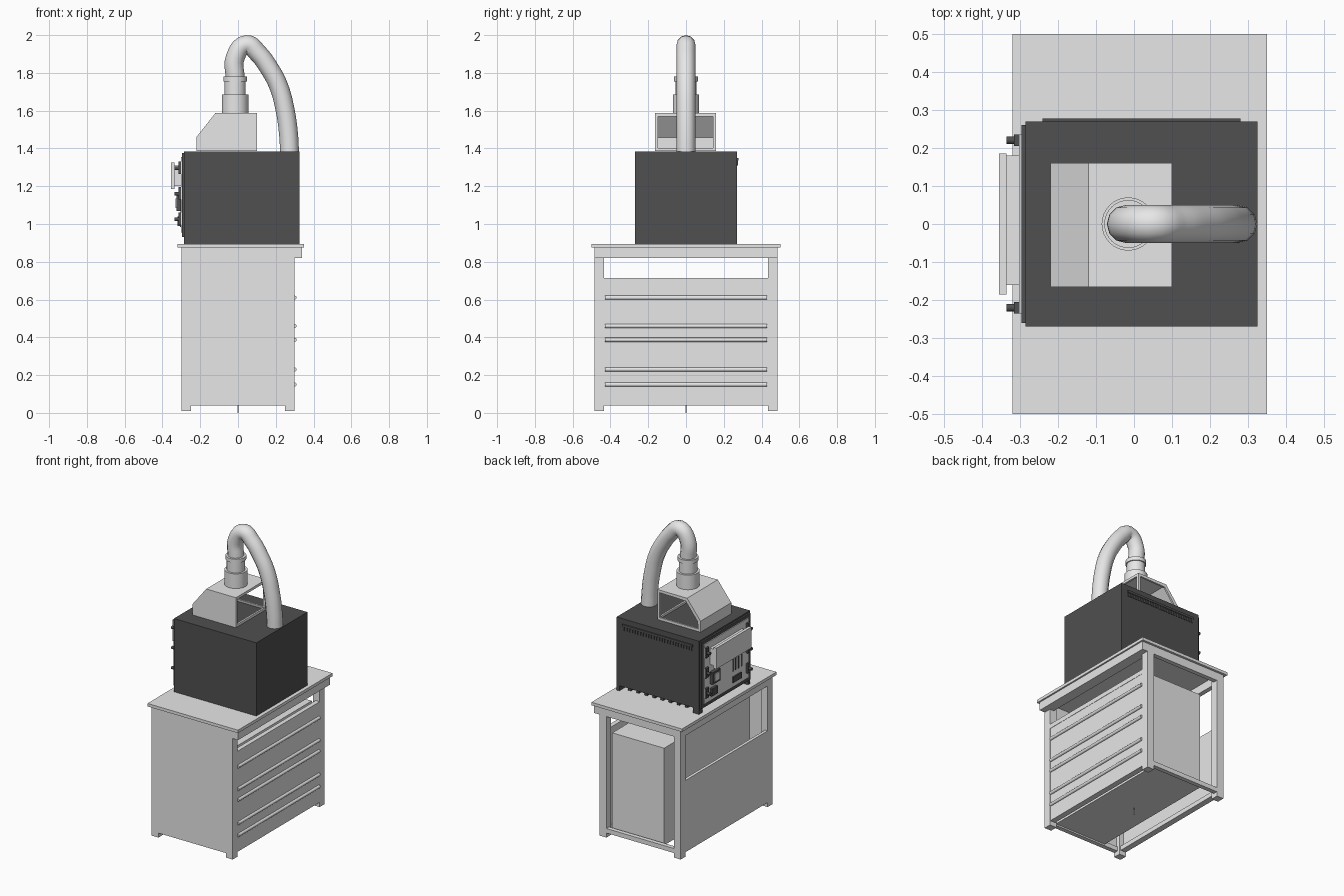
import bpy, bmesh
from mathutils import Vector

cube = bpy.data.objects.get("Cube")
if cube:
    bpy.data.objects.remove(cube, do_unlink=True)


def material(name, value):
    m = bpy.data.materials.new(name)
    m.use_nodes = True
    colour = (value, value, value, 1)
    m.diffuse_color = colour
    m.node_tree.nodes["Principled BSDF"].inputs["Base Color"].default_value = colour
    return m


LIGHT = material("light_grey", 0.8)
DARK = material("charcoal", 0.08)


def add_mesh(name, bm, mat):
    me = bpy.data.meshes.new(name)
    bm.to_mesh(me)
    bm.free()
    me.materials.append(mat)
    ob = bpy.data.objects.new(name, me)
    bpy.context.collection.objects.link(ob)
    return ob


def box(name, xs, ys, zs, mat=LIGHT):
    """Box given by its range on each axis."""
    bm = bmesh.new()
    bmesh.ops.create_cube(bm, size=1)
    for v in bm.verts:
        v.co = Vector([r[0] if c < 0 else r[1] for c, r in zip(v.co, (xs, ys, zs))])
    return add_mesh(name, bm, mat)


def cylinder(name, base, radius, length, axis="Z", mat=LIGHT, sides=24):
    """Cylinder growing from its base along an axis."""
    bm = bmesh.new()
    bmesh.ops.create_cone(bm, cap_ends=True, segments=sides, radius1=radius,
                          radius2=radius, depth=length)
    direction = Vector([float(a == axis) for a in "XYZ"])
    turn = Vector((0, 0, 1)).rotation_difference(direction)
    for v in bm.verts:
        v.co = turn @ v.co + direction * length / 2 + Vector(base)
    for f in bm.faces:
        f.smooth = len(f.verts) == 4
    return add_mesh(name, bm, mat)


# Cabinet: worktop, legs and aprons
box("worktop", (-0.32, 0.35), (-0.5, 0.5), (0.875, 0.895))
for sx, xs in (("left", (0.25, 0.3)), ("right", (-0.3, -0.25))):
    for sy, ys in (("back", (0.435, 0.485)), ("front", (-0.485, -0.435))):
        box(f"leg_{sy}_{sx}", xs, ys, (0.01, 0.875))
box("left_apron", (0.27, 0.34), (-0.485, 0.485), (0.82, 0.875))
box("right_apron", (-0.3, -0.27), (-0.44, 0.44), (0.82, 0.875))
box("back_apron", (-0.26, 0.26), (0.455, 0.485), (0.82, 0.875))

# Cabinet: bottom rails
for side, s in (("back", 1), ("front", -1)):
    ys = sorted((s * 0.455, s * 0.484))
    box(f"bottom_rail_{side}", (-0.26, 0.26), ys, (0.04, 0.07))
for side, s in (("left", 1), ("right", -1)):
    xs = sorted((s * 0.26, s * 0.298))
    box(f"bottom_rail_{side}", xs, (-0.44, 0.44), (0.04, 0.07))

# Cabinet: wall panels and the inner storage box
box("front_panel", (-0.3, 0.3), (-0.485, -0.465), (0.04, 0.875))
box("right_panel", (-0.3, -0.28), (-0.44, 0.44), (0.04, 0.52))
box("left_panel", (0.27, 0.298), (-0.44, 0.44), (0.04, 0.685))
box("left_panel_rail", (0.27, 0.3), (-0.44, 0.44), (0.685, 0.715))
box("storage_box", (-0.15, 0.235), (-0.455, 0.445), (0.05, 0.7))
cylinder("drain_tube", (0, 0, 0), 0.003, 0.06, sides=8)

# Horizontal rods across the left side
for i, z in enumerate((0.15, 0.23, 0.387, 0.46, 0.61)):
    cylinder(f"rod_{i + 1}", (0.299, -0.43, z), 0.011, 0.86, "Y", sides=12)

# Oven: body raised at the back and right, skirts, and a foot
box("oven_body", (-0.285, 0.325), (-0.27, 0.27), (0.93, 1.385), DARK)
box("oven_front_skirt", (-0.285, 0.325), (-0.27, -0.25), (0.895, 0.94), DARK)
box("oven_left_skirt", (0.305, 0.325), (-0.27, 0.27), (0.895, 0.94), DARK)
box("oven_foot", (-0.285, -0.24), (0.23, 0.27), (0.895, 0.94), DARK)
for i in range(8):
    x = -0.18 + i * 0.06
    box(f"oven_base_tooth_{i + 1}", (x, x + 0.02), (0.2, 0.24), (0.9, 0.94), DARK)

# Oven: vent lip on the back
box("vent_lip", (-0.24, 0.28), (0.27, 0.277), (1.335, 1.35), DARK)
for i in range(26):
    x = -0.235 + i * 0.02
    box(f"vent_fin_{i + 1}", (x, x + 0.01), (0.27, 0.275), (1.31, 1.335), DARK)

# Control side: base frame, light fascia and lift-up door
box("fascia_frame", (-0.296, -0.285), (-0.26, 0.26), (0.93, 1.375), DARK)
box("fascia", (-0.302, -0.296), (-0.235, 0.235), (0.955, 1.355))
box("door_block", (-0.335, -0.302), (-0.16, 0.18), (1.2, 1.31))
box("door_plate", (-0.355, -0.335), (-0.185, 0.185), (1.185, 1.325))

# Control side: display, slits and switches
box("display", (-0.308, -0.302), (-0.15, -0.06), (0.985, 1.025), DARK)
for i in range(4):
    y = -0.16 + i * 0.03
    box(f"slit_{i + 1}", (-0.305, -0.302), (y, y + 0.012), (1.06, 1.14), DARK)
box("switch_block", (-0.325, -0.302), (0.1, 0.18), (1.07, 1.15), DARK)
box("switch_plate", (-0.332, -0.325), (0.115, 0.165), (1.085, 1.135))
box("socket", (-0.32, -0.302), (0.12, 0.18), (0.99, 1.04), DARK)

# Control side: hinges and knobs, mirrored
for side, s in (("back", 1), ("front", -1)):
    for i, z in enumerate((0.995, 1.13, 1.265)):
        ys = sorted((s * 0.205, s * 0.235))
        box(f"hinge_{side}_{i + 1}", (-0.315, -0.3), ys, (z, z + 0.065), DARK)
        cylinder(f"knob_{side}_{i + 1}", (-0.335, s * 0.22, z + 0.03), 0.01,
                 0.035, "X", DARK, 12)

# Extractor hood: sloped shell, open on the back and left
profile = ((-0.22, 1.386), (-0.22, 1.46), (-0.12, 1.587), (0.1, 1.587), (0.1, 1.386))
bm = bmesh.new()
face = bm.faces.new([bm.verts.new((x, -0.165, z)) for x, z in profile])
ext = bmesh.ops.extrude_face_region(bm, geom=[face])
for v in ext["geom"]:
    if isinstance(v, bmesh.types.BMVert):
        v.co.y = 0.16
bmesh.ops.recalc_face_normals(bm, faces=bm.faces)
bm.normal_update()
opened = [f for f in bm.faces if f.normal.x > 0.9 or f.normal.y > 0.9]
bmesh.ops.inset_individual(bm, faces=opened, thickness=0.024)
floor = [f for f in bm.faces if f.normal.z < -0.9]
bmesh.ops.delete(bm, geom=opened + floor, context="FACES")
hood = add_mesh("hood", bm, LIGHT)
shell = hood.modifiers.new("thickness", "SOLIDIFY")
shell.thickness = 0.012
shell.offset = -1

# Duct collars
PX = -0.015
cylinder("collar_base", (PX, 0, 1.585), 0.07, 0.1, sides=32)
cylinder("collar_neck", (PX, 0, 1.68), 0.056, 0.095, sides=32)
cylinder("collar_ring", (PX, 0, 1.755), 0.063, 0.025, sides=32)

# Flexible duct bending over to the oven top
path = ((PX, 1.77), (PX, 1.88), (0.045, 1.95), (0.105, 1.905), (0.165, 1.825),
        (0.215, 1.73), (0.25, 1.6), (0.268, 1.47), (0.273, 1.38))
curve = bpy.data.curves.new("duct_path", "CURVE")
curve.dimensions = "3D"
curve.bevel_depth = 0.05
curve.bevel_resolution = 4
curve.resolution_u = 5
curve.use_fill_caps = True
spline = curve.splines.new("BEZIER")
spline.bezier_points.add(len(path) - 1)
for point, (x, z) in zip(spline.bezier_points, path):
    point.co = (x, 0, z)
    point.handle_left_type = point.handle_right_type = "AUTO"
curve.materials.append(LIGHT)
duct = bpy.data.objects.new("duct", curve)
bpy.context.collection.objects.link(duct)
